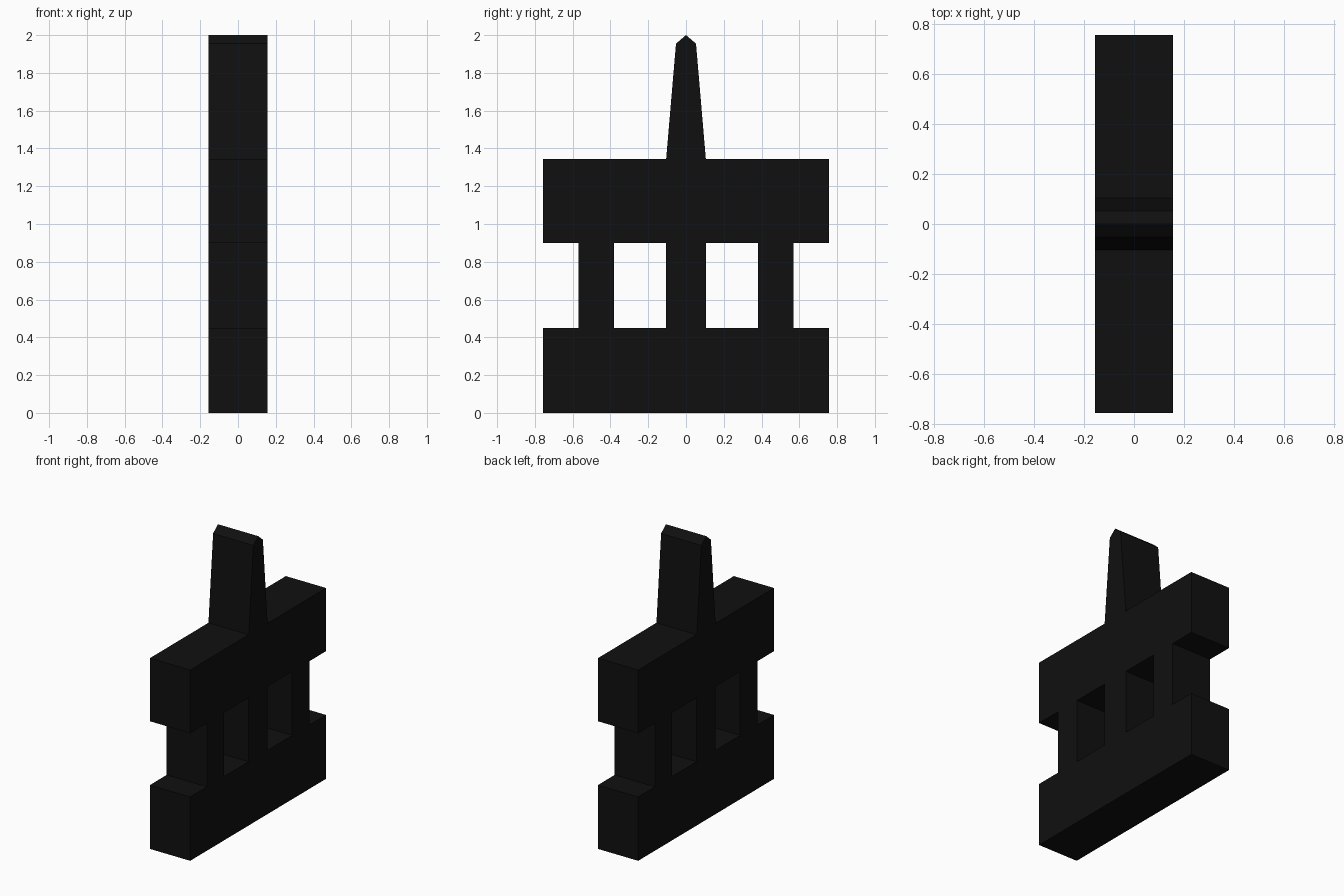
import bpy

if "Cube" in bpy.data.objects:
    bpy.data.objects.remove(bpy.data.objects["Cube"])

HALF_DEPTH = 0.157

dark = bpy.data.materials.new("black")
dark.diffuse_color = (0.005, 0.005, 0.005, 1)
dark.use_nodes = True
dark.node_tree.nodes["Principled BSDF"].inputs["Base Color"].default_value = dark.diffuse_color


def prism(name, profile):
    """Extrude a counter-clockwise (y, z) profile through the full depth along x."""
    n = len(profile)
    verts = [(x, y, z) for x in (-HALF_DEPTH, HALF_DEPTH) for y, z in profile]
    faces = [tuple(reversed(range(n))), tuple(range(n, 2 * n))]
    faces += [(i, (i + 1) % n, (i + 1) % n + n, i + n) for i in range(n)]
    mesh = bpy.data.meshes.new(name)
    mesh.from_pydata(verts, [], faces)
    mesh.materials.append(dark)
    obj = bpy.data.objects.new(name, mesh)
    bpy.context.collection.objects.link(obj)
    return obj


def block(name, y0, y1, z0, z1):
    return prism(name, [(y0, z0), (y1, z0), (y1, z1), (y0, z1)])


# Lower and upper beams
block("base_beam", -0.757, 0.757, 0.0, 0.45)
block("upper_beam", -0.757, 0.757, 0.90, 1.345)

# Posts between the beams
block("left_post", -0.57, -0.38, 0.45, 0.90)
block("centre_post", -0.106, 0.106, 0.45, 0.90)
block("right_post", 0.38, 0.57, 0.45, 0.90)

# Tapered blade with a ridged tip
prism("blade", [(-0.105, 1.345), (0.105, 1.345), (0.053, 1.955),
                (0.0, 2.0), (-0.053, 1.955)])
